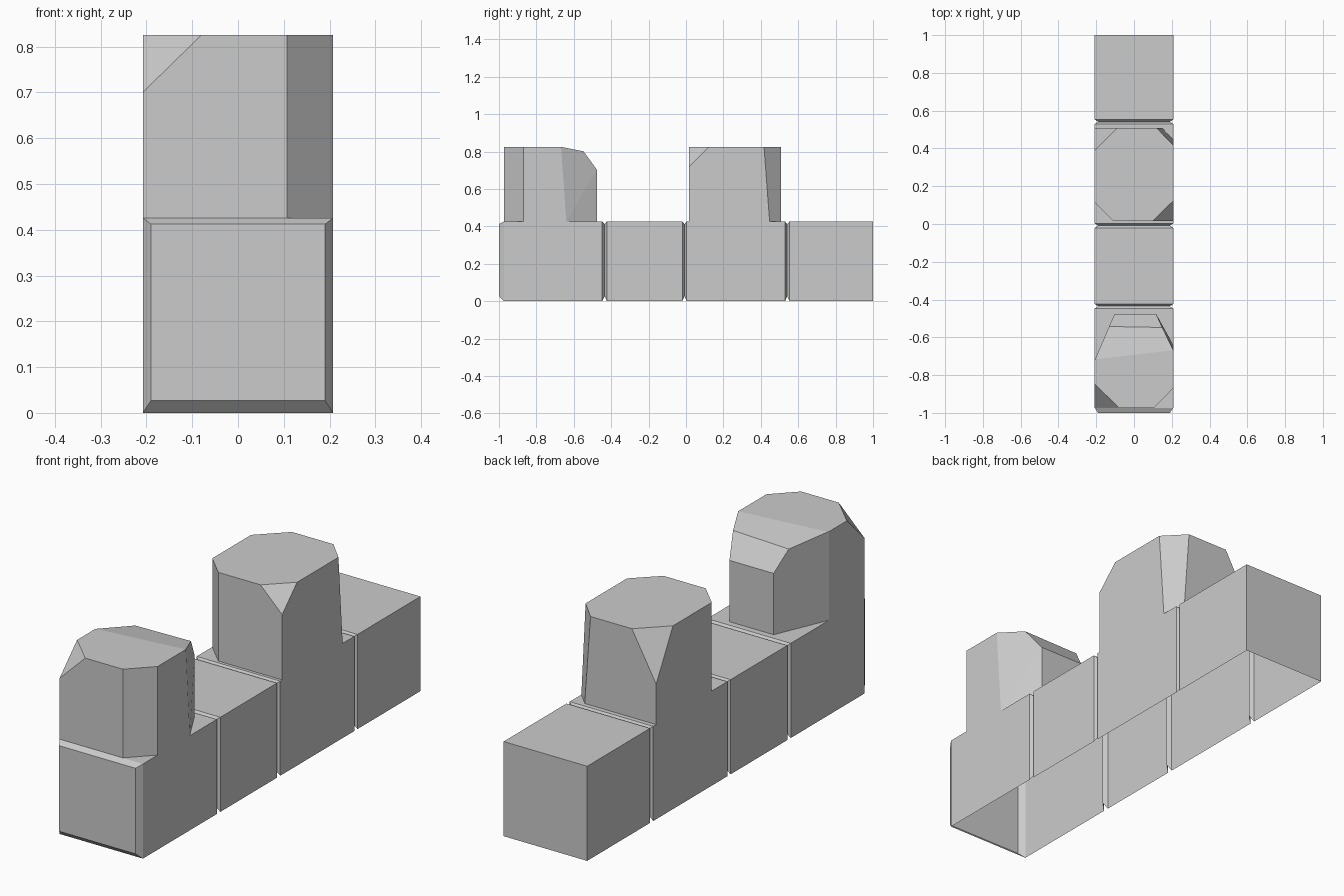
import bpy, bmesh
from mathutils import Vector

W, BASE_H, TOP = 0.208, 0.426, 0.825

if "Cube" in bpy.data.objects:
    bpy.data.objects.remove(bpy.data.objects["Cube"], do_unlink=True)

# One plain grey for everything
grey = bpy.data.materials.new("light_grey")
grey.use_nodes = True
grey.diffuse_color = (0.6, 0.6, 0.6, 1)
grey.node_tree.nodes["Principled BSDF"].inputs["Base Color"].default_value = (0.6, 0.6, 0.6, 1)


def finish(bm, name):
    bmesh.ops.recalc_face_normals(bm, faces=bm.faces)
    mesh = bpy.data.meshes.new(name)
    bm.to_mesh(mesh)
    bm.free()
    mesh.materials.append(grey)
    obj = bpy.data.objects.new(name, mesh)
    bpy.context.collection.objects.link(obj)


def ring(bm, y, inset):
    """Rectangular cross-section, either full size or pulled in for a bevel."""
    x = W - (0.018 if inset else 0)
    low = 0.027 if inset else 0
    high = BASE_H - (0.014 if inset else 0)
    return [bm.verts.new((sx, y, z)) for sx, z in ((-x, low), (x, low), (x, high), (-x, high))]


def at_base(v):
    return abs(v.co.z - BASE_H) < 0.0005


def tower(name, y0, y1, cuts):
    """Box with its corners sliced off and its underside open; returns its footprint."""
    bm = bmesh.new()
    bmesh.ops.create_cube(bm, size=1)
    centre = Vector((0, (y0 + y1) / 2, (BASE_H + TOP) / 2))
    for v in bm.verts:
        v.co = Vector((v.co.x * 2 * W, v.co.y * (y1 - y0), v.co.z * (TOP - BASE_H))) + centre
    for points in cuts:
        a, b, c = map(Vector, points)
        normal = (b - a).cross(c - a).normalized()
        if normal.dot(centre - a) > 0:
            normal.negate()
        cut = bmesh.ops.bisect_plane(bm, geom=bm.verts[:] + bm.edges[:] + bm.faces[:], dist=0.0001,
                                     plane_co=a, plane_no=normal, clear_outer=True)
        edges = [e for e in cut["geom_cut"] if isinstance(e, bmesh.types.BMEdge)]
        bmesh.ops.contextual_create(bm, geom=edges)
    footprint = [v.co.copy() for v in bm.verts if at_base(v)]
    underside = [f for f in bm.faces if all(at_base(v) for v in f.verts)]
    bmesh.ops.delete(bm, geom=underside, context='FACES_ONLY')
    finish(bm, name)
    return footprint, centre.y


# Front tower: vertical and leaning corner cuts, a top corner and a sloped back
F0, F1 = -0.972, -0.476
front = tower("front_tower", F0, F1, [
    ((0.107, F0, 0), (W, -0.869, 0), (W, -0.869, 1)),
    ((-0.08, F0, TOP), (-W, -0.847, TOP), (-W, F0, 0.7)),
    ((-0.103, F1, 0), (-W, -0.72, 0), (-W, -0.72, 1)),
    ((0.117, F1, 0), (W, -0.64, 0), (W, -0.64, 1)),
    ((W, -0.668, TOP), (W, -0.64, BASE_H), (0.117, F1, 0.702)),
    ((W, -0.668, TOP), (-W, -0.716, TOP), (0, -0.545, 0.797)),
    ((-W, -0.545, 0.797), (W, -0.545, 0.797), (0, F1, 0.702)),
])

# Rear tower: one vertical corner cut, a leaning one and two top corners
R0, R1 = 0.017, 0.509
rear = tower("rear_tower", R0, R1, [
    ((-0.11, R0, 0), (-W, 0.114, 0), (-W, 0.114, 1)),
    ((0.1, R0, TOP), (W, 0.123, TOP), (W, R0, 0.72)),
    ((0.119, R1, TOP), (W, 0.417, TOP), (W, 0.447, BASE_H)),
    ((-0.087, R1, TOP), (-W, 0.39, TOP), (-W, R1, 0.608)),
])

# Base: hollow bar, open below, with a bevelled front and three V grooves
sections = [(-1, True), (-0.973, False)]
for start, middle, end in ((-0.448, -0.435, -0.423), (-0.02, -0.008, 0.003), (0.53, 0.541, 0.553)):
    sections += [(start, False), (middle, True), (end, False)]
sections.append((1, False))

bm = bmesh.new()
rings = [ring(bm, y, inset) for y, inset in sections]
for near, far in zip(rings, rings[1:]):
    bm.faces.new((near[1], near[2], far[2], far[1]))
    bm.faces.new((near[3], near[0], far[0], far[3]))
    # Top, with ledges in front of and behind a tower's footprint
    hosted = [t for t in (front, rear) if near[2].co.y < t[1] < far[2].co.y]
    if not hosted:
        bm.faces.new((near[2], near[3], far[3], far[2]))
    for footprint, middle in hosted:
        points = sorted(footprint, key=lambda p: -p.x)
        ahead = [bm.verts.new(p) for p in points if p.y < middle]
        behind = [bm.verts.new(p) for p in points if p.y > middle]
        bm.faces.new([near[3], near[2]] + ahead)
        bm.faces.new([far[3], far[2]] + behind)
bm.faces.new((rings[0][0], rings[0][1], rings[1][1], rings[1][0]))
bm.faces.new(rings[0])
bm.faces.new(rings[-1])
finish(bm, "grooved_base")
